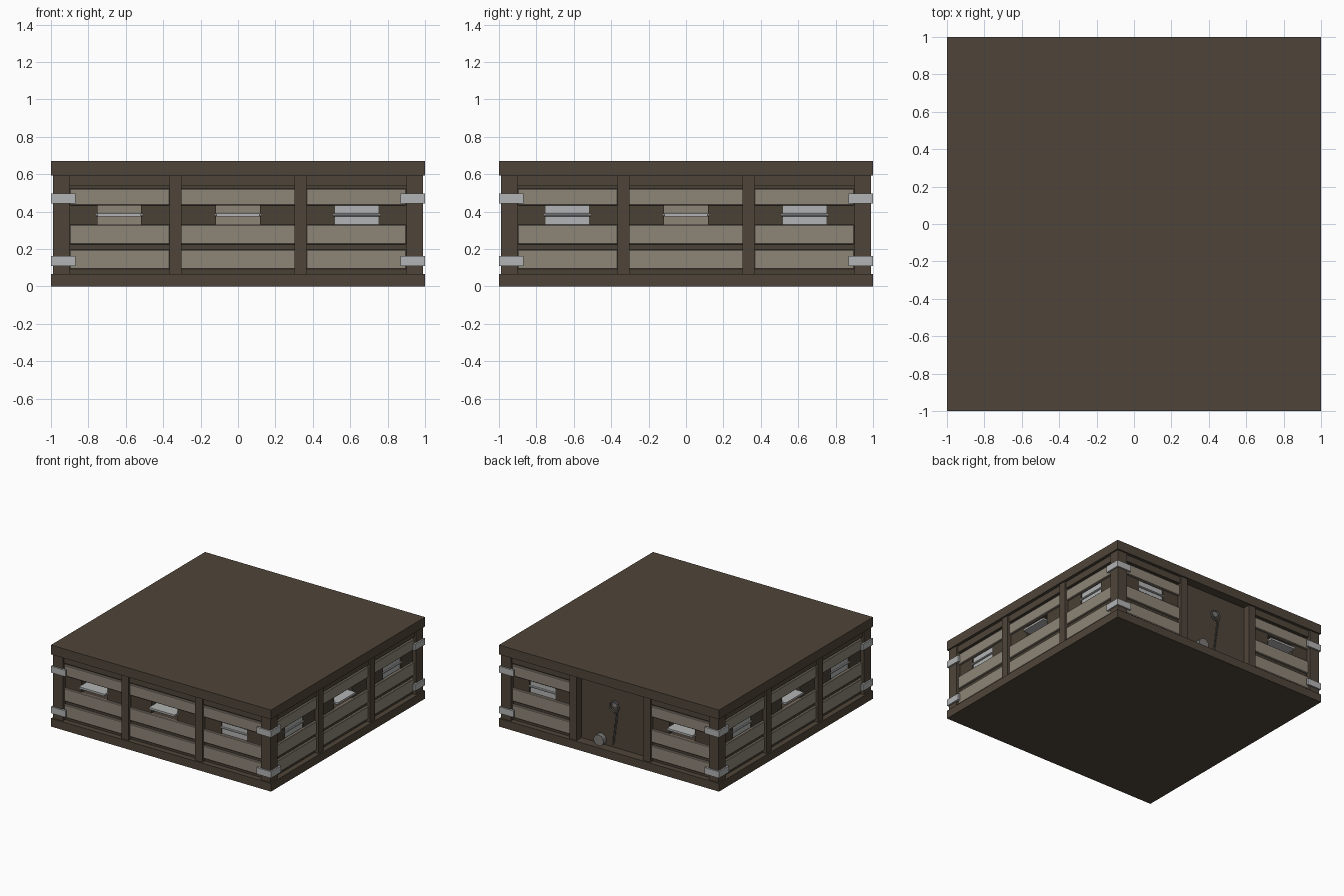
import bpy, bmesh, math
from mathutils import Matrix, Vector

if "Cube" in bpy.data.objects:
    bpy.data.objects.remove(bpy.data.objects["Cube"])


def material(name, rgb):
    m = bpy.data.materials.new(name)
    m.diffuse_color = (*rgb, 1)
    m.use_nodes = True
    m.node_tree.nodes["Principled BSDF"].inputs["Base Color"].default_value = m.diffuse_color
    return m


BROWN = material("dark_timber", (0.078, 0.060, 0.041))
DEEP = material("shadow_timber", (0.068, 0.052, 0.036))
TAN = material("weathered_plank", (0.270, 0.232, 0.186))
STEEL = material("pale_steel", (0.450, 0.455, 0.460))
IRON = material("dull_iron", (0.200, 0.195, 0.190))


def finish(name, bm, mat, turn=0.0, smooth=False):
    me = bpy.data.meshes.new(name)
    bm.to_mesh(me)
    bm.free()
    me.materials.append(mat)
    ob = bpy.data.objects.new(name, me)
    ob.rotation_euler.z = turn
    bpy.context.collection.objects.link(ob)
    if smooth:
        for p in me.polygons:
            p.use_smooth = True
    return ob


def boxes(name, items, mat, turn=0.0, bevel=0.0):
    """One object from boxes given as (x0, x1, y0, y1, z0, z1)."""
    bm = bmesh.new()
    for x0, x1, y0, y1, z0, z1 in items:
        mtx = (Matrix.Translation(((x0 + x1) / 2, (y0 + y1) / 2, (z0 + z1) / 2))
               @ Matrix.Diagonal((x1 - x0, y1 - y0, z1 - z0, 1)))
        bmesh.ops.create_cube(bm, size=1, matrix=mtx)
    if bevel:
        bmesh.ops.bevel(bm, geom=bm.edges[:], offset=bevel, segments=1, affect='EDGES')
    return finish(name, bm, mat, turn)


def cylinder(bm, centre, axis, radius, depth, sides=12):
    rot = Vector(axis).to_track_quat('Z', 'Y').to_matrix().to_4x4()
    bmesh.ops.create_cone(bm, cap_ends=True, segments=sides, radius1=radius, radius2=radius,
                          depth=depth, matrix=Matrix.Translation(centre) @ rot)


def ring(bm, mtx, major, minor, n=12, m=6, stretch=1.0):
    """Torus lying in the local xy plane, stretched along local x."""
    rows = []
    for i in range(n):
        a = 2 * math.pi * i / n
        row = []
        for j in range(m):
            b = 2 * math.pi * j / m
            r = major + minor * math.cos(b)
            row.append(bm.verts.new(mtx @ Vector((stretch * r * math.cos(a), r * math.sin(a),
                                                  minor * math.sin(b)))))
        rows.append(row)
    for i in range(n):
        for j in range(m):
            k, l = (i + 1) % n, (j + 1) % m
            bm.faces.new((rows[i][j], rows[k][j], rows[k][l], rows[i][l]))


# Floor and roof slabs, solid core
boxes("floor_slab", [(-1, 1, -1, 1, 0, 0.067)], BROWN)
boxes("roof_slab", [(-1, 1, -1, 1, 0.593, 0.67)], BROWN)
boxes("core", [(-0.86, 0.86, -0.86, 0.86, 0.06, 0.60)], DEEP)

# Corner posts
boxes("corner_posts", [(min(sx * .9, sx * .988), max(sx * .9, sx * .988),
                        min(sy * .9, sy * .988), max(sy * .9, sy * .988), 0.06, 0.60)
                       for sx in (-1, 1) for sy in (-1, 1)], BROWN)

BAYS = [(-0.90, -0.365, -0.635), (-0.305, 0.305, 0.0), (0.365, 0.90, 0.635)]
WIN_LOW, WIN_HIGH, HALF, AXLE_Y, AXLE_Z = 0.33, 0.433, 0.117, -0.94, 0.381


def wall(side, turn, states):
    """Wall facing -y before turning; states are open, closed or door for each bay."""
    backing, planks, headers, plates, flaps = [], [], [], [], []
    axles = bmesh.new()
    for (x0, x1, c), state in zip(BAYS, states):
        if state == "door":
            continue
        w0, w1 = c - HALF, c + HALF
        # Dark boarding around the window opening
        backing += [(x0 - .02, x1 + .02, -0.955, -0.86, 0.06, WIN_LOW),
                    (x0 - .02, x1 + .02, -0.955, -0.86, WIN_HIGH, 0.60),
                    (x0 - .02, w0, -0.955, -0.86, WIN_LOW, WIN_HIGH),
                    (w1, x1 + .02, -0.955, -0.86, WIN_LOW, WIN_HIGH)]
        planks += [(x0, x1, -0.972, -0.95, z0, z1)
                   for z0, z1 in ((0.092, 0.197), (0.225, 0.33), (0.433, 0.522))]
        headers.append((x0, x1, -0.975, -0.95, 0.538, 0.60))
        plates.append((w0, w1, -0.878, -0.86, WIN_LOW, WIN_HIGH))
        # Pivoting shutter: flat when open, upright when closed
        a, b = (0.05, 0.008) if state == "open" else (0.008, 0.0515)
        flaps.append((w0 + .001, w1 - .001, AXLE_Y - a, AXLE_Y + a, AXLE_Z - b, AXLE_Z + b))
        cylinder(axles, (c, AXLE_Y - 0.012, AXLE_Z), (1, 0, 0), 0.008, 2 * HALF + 0.014, 8)
    boxes(side + "_boarding", backing, DEEP, turn)
    boxes(side + "_planks", planks, TAN, turn, 0.004)
    boxes(side + "_headers", headers, BROWN, turn)
    boxes(side + "_window_backs", plates, TAN, turn)
    boxes(side + "_shutters", flaps, STEEL, turn)
    finish(side + "_shutter_axles", axles, STEEL, turn)
    boxes(side + "_middle_posts", [(s * .335 - .032, s * .335 + .032, -0.988, -0.86, 0.06, 0.60)
                                   for s in (-1, 1)], BROWN, turn)
    # Steel corner straps
    boxes(side + "_corner_straps", [(min(s * .87, s), max(s * .87, s), -1.0, -0.982, z, z + .053)
                                    for s in (-1, 1) for z in (0.11, 0.443)], STEEL, turn)


wall("front", 0, ("open", "open", "closed"))
wall("right", math.pi / 2, ("closed", "open", "closed"))
wall("back", math.pi, ("closed", "door", "open"))
wall("left", -math.pi / 2, ("closed", "open", "closed"))

# Door on the back
boxes("door", [(-0.31, 0.31, 0.85, 0.925, 0.06, 0.60)], BROWN)

# Door ring on a round mount
bm = bmesh.new()
cylinder(bm, (-0.01, 0.93, 0.425), (0, 1, 0), 0.026, 0.022, 12)
ring(bm, Matrix.Translation((-0.01, 0.946, 0.41)) @ Matrix.Rotation(math.pi / 2, 4, 'X'),
     0.04, 0.007, 16)
finish("door_ring", bm, IRON)

# Hanging chain of alternating links
bm = bmesh.new()
top, end, count = Vector((-0.035, 0.942, 0.375)), Vector((0.0, 0.942, 0.115)), 11
tilt = math.atan2(top.z - end.z, top.x - end.x)
for i in range(count):
    mtx = (Matrix.Translation(top.lerp(end, i / (count - 1)))
           @ Matrix.Rotation(-tilt, 4, 'Y') @ Matrix.Rotation(math.pi / 2 * (i % 2), 4, 'X'))
    ring(bm, mtx, 0.0085, 0.0032, 8, 5, 1.5)
finish("door_chain", bm, IRON, 0, True)

# Round weight at the foot of the door
bm = bmesh.new()
cylinder(bm, (0.12, 0.945, 0.108), (0, 1, 0), 0.046, 0.04, 12)
finish("door_weight", bm, IRON)
